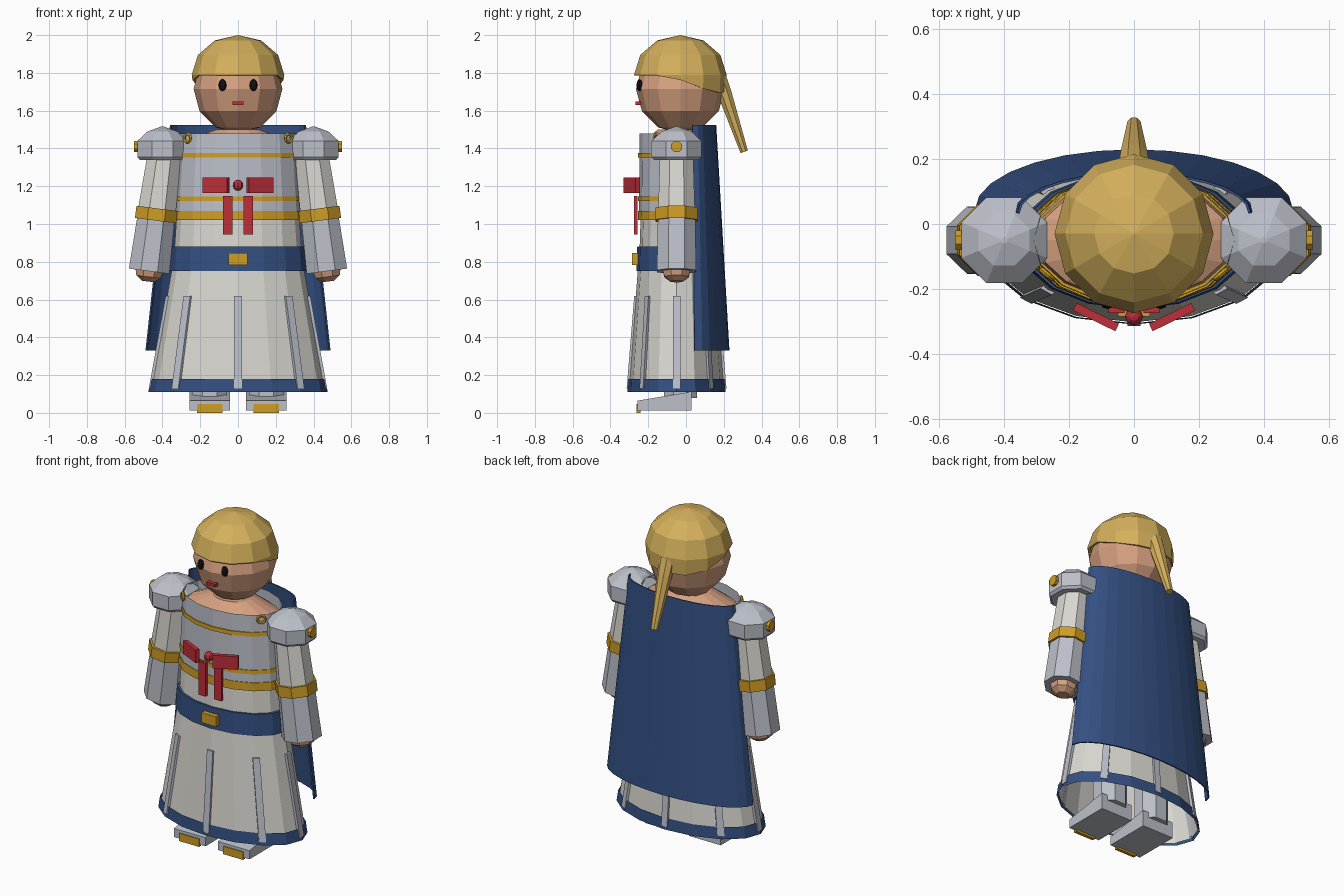
import bpy, bmesh
from math import sin, cos, pi, radians
from mathutils import Matrix, Vector

cube = bpy.data.objects.get("Cube")
if cube:
    bpy.data.objects.remove(cube, do_unlink=True)


def material(name, rgb):
    lin = [((c / 255 + 0.055) / 1.055) ** 2.4 for c in rgb] + [1]
    m = bpy.data.materials.new(name)
    m.use_nodes = True
    m.diffuse_color = lin
    m.node_tree.nodes["Principled BSDF"].inputs["Base Color"].default_value = lin
    return m


cloth = material("white cloth", (218, 216, 209))
steel = material("steel", (188, 192, 201))
navy = material("navy cloth", (52, 80, 130))
gold = material("gold", (207, 157, 36))
red = material("red ribbon", (190, 46, 56))
skin = material("skin", (214, 160, 128))
hair_mat = material("blond hair", (212, 176, 92))
black = material("black", (18, 18, 20))

CY = -0.05  # depth of the body axis


def finish(name, bm, mat):
    bmesh.ops.recalc_face_normals(bm, faces=bm.faces)
    mesh = bpy.data.meshes.new(name)
    bm.to_mesh(mesh)
    bm.free()
    mesh.materials.append(mat)
    ob = bpy.data.objects.new(name, mesh)
    bpy.context.collection.objects.link(ob)
    return ob


def loft(name, rings, mat, n=16, at=(0, CY, 0), phase=0, rot=None, caps=True):
    """Stack of elliptical rings (z, rx, ry) joined by flat quads."""
    bm = bmesh.new()
    tf = Matrix.Translation(at) @ (rot or Matrix())
    loops = []
    for z, rx, ry in rings:
        angles = [2 * pi * (i + phase) / n for i in range(n)]
        loops.append([bm.verts.new(tf @ Vector((rx * cos(a), ry * sin(a), z))) for a in angles])
    for lo, hi in zip(loops, loops[1:]):
        for i in range(n):
            j = (i + 1) % n
            bm.faces.new((lo[i], lo[j], hi[j], hi[i]))
    if caps:
        bm.faces.new(loops[0])
        bm.faces.new(loops[-1])
    return finish(name, bm, mat)


def box(name, size, at, mat, rot=None):
    bm = bmesh.new()
    tf = Matrix.Translation(at) @ (rot or Matrix()) @ Matrix.Diagonal((*size, 1))
    bmesh.ops.create_cube(bm, size=1, matrix=tf)
    return finish(name, bm, mat)


def ball(name, size, at, mat, n=8, rings=6):
    bm = bmesh.new()
    tf = Matrix.Translation(at) @ Matrix.Diagonal((*size, 1))
    bmesh.ops.create_uvsphere(bm, u_segments=n, v_segments=rings, radius=1, matrix=tf)
    return finish(name, bm, mat)


# Dress, hem, belt and breastplate
skirt = loft("skirt", [(0.12, 0.462, 0.253), (0.76, 0.35, 0.205)], cloth, caps=False)
loft("hem", [(0.11, 0.475, 0.26), (0.18, 0.463, 0.256)], navy, caps=False)
loft("waist", [(0.74, 0.345, 0.2), (1.04, 0.325, 0.19)], cloth)
loft("belt", [(0.75, 0.362, 0.212), (0.88, 0.352, 0.208)], navy)
loft("breastplate", [(1.02, 0.338, 0.2), (1.48, 0.31, 0.195)], steel, caps=False)
loft("shoulders", [(1.38, 0.305, 0.185), (1.43, 0.295, 0.18), (1.5, 0.12, 0.1)], skin)
for name, z, h in (("lower_band", 1.02, 0.05), ("middle_band", 1.122, 0.024), ("upper_band", 1.352, 0.024)):
    grow = (1.48 - z) * 0.06 + 0.315
    loft(name, [(z, grow, 0.204), (z + h, grow - 0.003, 0.203)], gold)
box("buckle", (0.1, 0.03, 0.062), (0, -0.27, 0.815), gold)

# Eight trim strips lying on the skirt
for i in range(8):
    a = i * pi / 4
    across = Vector((-0.46 * sin(a), 0.25 * cos(a), 0)).normalized() * 0.02
    out = Vector((cos(a), sin(a), 0)) * 0.008
    bm = bmesh.new()
    corners = []
    for z, rx, ry in ((0.13, 0.464, 0.256), (0.62, 0.375, 0.216)):
        p = Vector((rx * cos(a), CY + ry * sin(a), z))
        corners.append([bm.verts.new(p + s * across + k * out) for s, k in ((-1, -1), (1, -1), (1, 1), (-1, 1))])
    lo, hi = corners
    for k in range(4):
        bm.faces.new((lo[k], lo[(k + 1) % 4], hi[(k + 1) % 4], hi[k]))
    bm.faces.new(lo)
    bm.faces.new(hi)
    finish("skirt_strip", bm, steel)

# Cape: half-elliptical sheet widening downwards
bm = bmesh.new()
rows = []
for z, rx, ry, cy in ((0.33, 0.49, 0.185, 0.045), (1.525, 0.36, 0.125, 0.035)):
    rows.append([bm.verts.new((rx * cos(pi * i / 14), cy + ry * sin(pi * i / 14), z)) for i in range(15)])
for i in range(14):
    bm.faces.new((rows[0][i], rows[0][i + 1], rows[1][i + 1], rows[1][i]))
cape = finish("cape", bm, navy)
thick = cape.modifiers.new("thickness", "SOLIDIFY")
thick.thickness = 0.008

# Bow on the chest
ball("bow_knot", (0.028, 0.028, 0.03), (0, -0.285, 1.205), red)

# Paired parts
for s, side in ((1, "left_"), (-1, "right_")):
    box(side + "bow_loop", (0.145, 0.026, 0.08), (s * 0.117, -0.287, 1.205), red,
        Matrix.Rotation(s * radians(26), 4, "Z"))
    box(side + "bow_tail", (0.05, 0.016, 0.205), (s * 0.054, -0.266, 1.047), red)

    # Arm, built along its own tilted axis from the shoulder down
    tilt = Matrix.Rotation(-s * radians(7.4), 4, "Y")
    arm = dict(n=8, at=(s * 0.39, CY, 1.37), phase=0.5, rot=tilt)
    loft(side + "sleeve", [(-0.33, 0.11, 0.106), (0, 0.095, 0.095)], cloth, **arm)
    loft(side + "arm_band", [(-0.355, 0.12, 0.12), (-0.29, 0.12, 0.12)], gold, **arm)
    loft(side + "gauntlet", [(-0.625, 0.117, 0.112), (-0.33, 0.107, 0.107)], steel, **arm)
    loft(side + "hand", [(-0.68, 0.035, 0.035), (-0.655, 0.07, 0.07), (-0.6, 0.085, 0.085)], skin, **arm)

    # Pauldron with a rivet on its outer face
    loft(side + "pauldron",
         [(1.34, 0.13, 0.13), (1.355, 0.143, 0.143), (1.44, 0.143, 0.143), (1.49, 0.085, 0.085), (1.515, 0.01, 0.01)],
         steel, n=8, at=(s * 0.4, CY, 0), phase=0.5)
    loft(side + "rivet", [(-0.02, 0.032, 0.032), (0.02, 0.032, 0.032)], gold, n=8,
         at=(s * 0.53, CY, 1.41), phase=0.5, rot=Matrix.Rotation(pi / 2, 4, "Y"))

    # Cape clasp
    bpy.ops.mesh.primitive_torus_add(major_segments=10, minor_segments=5, major_radius=0.022, minor_radius=0.008,
                                     location=(s * 0.268, -0.155, 1.455), rotation=(pi / 2, 0, s * radians(40)))
    clasp = bpy.context.object
    clasp.name = side + "clasp"
    clasp.data.materials.append(gold)

    # Leg and shoe
    loft(side + "leg", [(0.08, 0.1, 0.095), (0.7, 0.1, 0.095)], steel, n=8, at=(s * 0.15, -0.03, 0), phase=0.5)
    shoe = box(side + "shoe", (0.215, 0.285, 0.1), (s * 0.15, -0.113, 0.062), steel)
    for v in shoe.data.vertices:
        if v.co.z > 0.1 and v.co.y < -0.2:
            v.co.z = 0.065
    box(side + "toe_cap", (0.135, 0.02, 0.048), (s * 0.15, -0.252, 0.024), gold)

    ball(side + "eye", (0.021, 0.016, 0.032), (s * 0.082, -0.246, 1.735), black)

# Head and mouth
HY = -0.03
ball("head", (0.235, 0.235, 0.235), (0, HY, 1.715), skin, 12)
box("mouth", (0.06, 0.03, 0.018), (0, -0.252, 1.64), red)

# Hair cap: upper dome whose lower edge drops towards the back
bm = bmesh.new()
n = 12
dome = []
for k in range(1, 5):
    t = min(k, 3) * pi / 6
    ring = []
    for i in range(n):
        a = 2 * pi * i / n
        back = max(0, sin(a) + 0.25)
        z = 1.79 + 0.21 * cos(t) if k < 4 else 1.785 - 0.09 * min(1, back)
        r = 0.245 * sin(t) - (0.004 if k == 4 else 0)
        ring.append(bm.verts.new((r * cos(a), HY + r * sin(a), z)))
    dome.append(ring)
top = bm.verts.new((0, HY, 2))
for i in range(n):
    j = (i + 1) % n
    bm.faces.new((top, dome[0][i], dome[0][j]))
    for hi, lo in zip(dome, dome[1:]):
        bm.faces.new((hi[i], lo[i], lo[j], hi[j]))
hair = finish("hair", bm, hair_mat)
rim = hair.modifiers.new("thickness", "SOLIDIFY")
rim.thickness = 0.015

# Ponytail hanging back from the head
loft("ponytail", [(-0.42, 0.022, 0.022), (-0.1, 0.045, 0.04), (0, 0.05, 0.04), (0.03, 0.03, 0.025)], hair_mat,
     n=8, at=(0, 0.175, 1.78), phase=0.5, rot=Matrix.Rotation(radians(18.5), 4, "X"))
